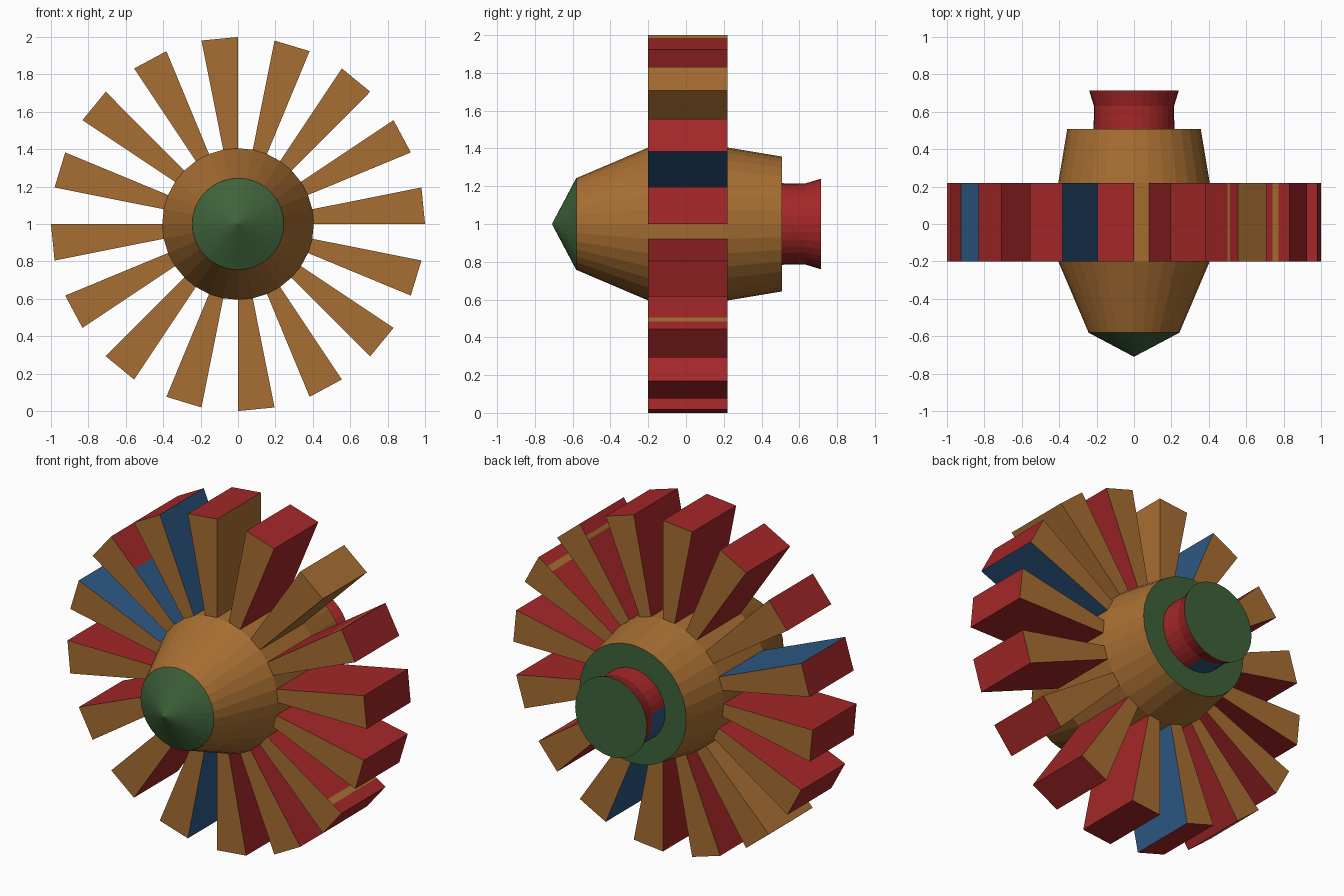
import bpy, bmesh, math

if "Cube" in bpy.data.objects:
    bpy.data.objects.remove(bpy.data.objects["Cube"])

SIDES = 32
CZ = 1.0                      # height of the rotation axis


def material(name, rgb):
    m = bpy.data.materials.new(name)
    m.diffuse_color = (*rgb, 1)
    m.use_nodes = True
    m.node_tree.nodes["Principled BSDF"].inputs["Base Color"].default_value = m.diffuse_color
    return m


MATS = [material("brown", (0.39, 0.157, 0.032)),
        material("red", (0.37, 0.02, 0.021)),
        material("blue", (0.026, 0.10, 0.235)),
        material("green", (0.048, 0.125, 0.042))]
BROWN, RED, BLUE, GREEN = range(4)


def polar(r, deg, y):
    a = math.radians(deg)
    return (r * math.cos(a), y, CZ + r * math.sin(a))


def finish(bm, name):
    bmesh.ops.recalc_face_normals(bm, faces=bm.faces)
    me = bpy.data.meshes.new(name)
    bm.to_mesh(me)
    bm.free()
    for m in MATS:
        me.materials.append(m)
    ob = bpy.data.objects.new(name, me)
    bpy.context.collection.objects.link(ob)
    return ob


def lathe(name, profile, rule):
    """Spin (y, r) points round the y axis; r = 0 gives a tip. rule(y, angle, is_cap) -> colour."""
    bm = bmesh.new()
    step = 360 / SIDES
    rings = []
    for y, r in profile:
        if r == 0:
            rings.append([bm.verts.new((0, y, CZ))] * SIDES)
        else:
            rings.append([bm.verts.new(polar(r, i * step, y)) for i in range(SIDES)])
    for (a, b), (pa, pb) in zip(zip(rings, rings[1:]), zip(profile, profile[1:])):
        for i in range(SIDES):
            j = (i + 1) % SIDES
            f = bm.faces.new(list(dict.fromkeys((a[i], a[j], b[j], b[i]))))
            f.material_index = rule((pa[0] + pb[0]) / 2, (i + 0.5) * step, False)
    for ring, (y, r) in ((rings[0], profile[0]), (rings[-1], profile[-1])):
        if r:
            bm.faces.new(ring).material_index = rule(y, 0, True)
    return finish(bm, name)


# Nose cone
lathe("nose_cone", [(-0.71, 0), (-0.58, 0.245)], lambda y, a, cap: GREEN)

# Tapered hub with a green rear plate
lathe("hub", [(-0.58, 0.243), (-0.2, 0.405), (0.22, 0.405), (0.507, 0.357)],
      lambda y, a, cap: GREEN if cap else BROWN)


# Flared outlet: red, blue on the lower left of its straight part, green end
def outlet_colour(y, a, cap):
    if cap:
        return GREEN
    return BLUE if y < 0.6 and 165 < a < 280 else RED


lathe("outlet", [(0.5, 0.216), (0.63, 0.214), (0.715, 0.24)], outlet_colour)

# Blade side colours as (outer radius, colour) runs; red where not listed
START = {1: [(1, BLUE)], 2: [(1, BROWN)], 4: [(1, BROWN)], 5: [(1, BLUE)],
         6: [(0.78, BLUE), (1, RED)], 7: [(1, BLUE)], 10: [(1, BROWN)],
         13: [(1, BLUE)]}
STRIPE = [(0.89, RED), (0.93, BROWN), (1, RED)]
END = {1: STRIPE, 2: [(0.90, RED), (0.925, BROWN), (1, RED)],
       11: [(1, BLUE)], 14: STRIPE}
CAP = {2: BROWN, 10: BROWN}


def blade(k):
    bm = bmesh.new()
    a0, a1 = k * 22.5, k * 22.5 + 11.25
    y0, y1, r0 = -0.2, 0.22, 0.38

    def quad(points, colour):
        f = bm.faces.new([bm.verts.new(polar(*p)) for p in points])
        f.material_index = colour

    radii = sorted({1.0} | {r for t in (START, END) for r, _ in t.get(k, [])})
    inner = r0
    for r in radii:
        # front and back
        for y in (y0, y1):
            quad([(inner, a0, y), (r, a0, y), (r, a1, y), (inner, a1, y)], BROWN)
        # both flanks
        for a, table in ((a0, START), (a1, END)):
            colour = next(c for lim, c in table.get(k, [(1, RED)]) if r <= lim)
            quad([(inner, a, y0), (r, a, y0), (r, a, y1), (inner, a, y1)], colour)
        inner = r
    # tip and root
    for r, colour in ((1, CAP.get(k, RED)), (r0, BROWN)):
        quad([(r, a0, y0), (r, a1, y0), (r, a1, y1), (r, a0, y1)], colour)
    bmesh.ops.remove_doubles(bm, verts=bm.verts, dist=1e-5)
    finish(bm, f"blade_{k + 1}")


# Ring of sixteen wedge blades
for k in range(16):
    blade(k)
